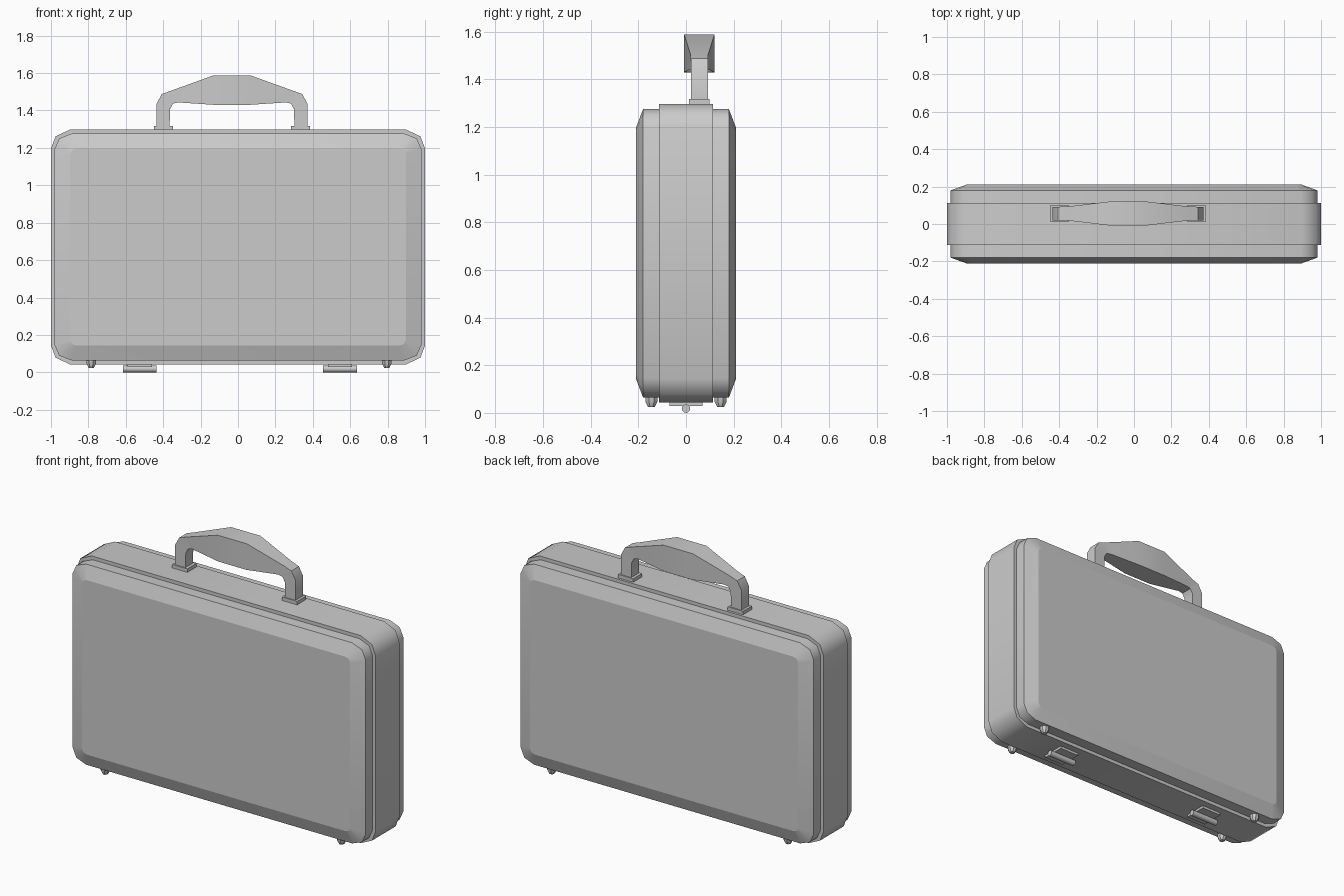
import bpy, bmesh, math

if "Cube" in bpy.data.objects:
    bpy.data.objects.remove(bpy.data.objects["Cube"])

ZC = 0.67  # mid height of the case


def finish(name, bm, smooth=False):
    bmesh.ops.recalc_face_normals(bm, faces=bm.faces)
    me = bpy.data.meshes.new(name)
    bm.to_mesh(me)
    bm.free()
    ob = bpy.data.objects.new(name, me)
    bpy.context.collection.objects.link(ob)
    if smooth:
        ob.select_set(True)
        bpy.context.view_layer.objects.active = ob
        bpy.ops.object.shade_smooth_by_angle(angle=math.radians(35))
        ob.select_set(False)
    return ob


def loft(rings):
    """Skin a list of equal-sized closed rings and cap both ends."""
    bm = bmesh.new()
    vs = [[bm.verts.new(p) for p in r] for r in rings]
    n = len(rings[0])
    for a, b in zip(vs, vs[1:]):
        for i in range(n):
            j = (i + 1) % n
            bm.faces.new((a[i], a[j], b[j], b[i]))
    bm.faces.new(vs[0])
    bm.faces.new(vs[-1])
    return bm


def outline(corner, y):
    """Mirror one corner (top right) into a full closed outline."""
    ring = []
    for sx, sz in ((1, 1), (1, -1), (-1, -1), (-1, 1)):
        pts = corner if sx * sz > 0 else corner[::-1]
        ring += [(sx * x, y, ZC + sz * z) for x, z in pts]
    return ring


def box(name, x0, x1, y0, y1, z0, z1):
    return finish(name, loft([[(x0, y0, z), (x1, y0, z), (x1, y1, z), (x0, y1, z)]
                              for z in (z0, z1)]))


# Case: bevelled front and back shells with a raised band between
cap = [(0.865, 0.527), (0.887, 0.519), (0.897, 0.497)]
shell = [(0.89, 0.606), (0.955, 0.581), (0.98, 0.525)]
band = [(0.90, 0.627), (0.975, 0.592), (1.0, 0.527)]
sections = [(cap, 0.21), (shell, 0.18), (shell, 0.113), (band, 0.113)]
rings = [outline(c, -y) for c, y in sections]
rings += [outline(c, y) for c, y in reversed(sections)]
case = finish("case", loft(rings))
# smooth the corners only, leaving the large panels crisp
for p in case.data.polygons:
    p.use_smooth = len(p.vertices) == 4
case.data.update()
bm = bmesh.new()
bm.from_mesh(case.data)
for e in bm.edges:
    along_y = abs(e.verts[0].co.y - e.verts[1].co.y) > 1e-4
    e.smooth = along_y and e.calc_face_angle() < math.radians(45)
bm.to_mesh(case.data)
bm.free()

# Handle: swept rectangular sections (outer point, inner point, half width)
HX, HY = -0.032, 0.056
half = [((0.403, 1.31), (0.334, 1.31), 0.036),
        ((0.403, 1.437), (0.331, 1.408), 0.036),
        ((0.375, 1.488), (0.315, 1.437), 0.036),
        ((0.325, 1.506), (0.288, 1.443), 0.037),
        ((0.098, 1.588), (0.094, 1.43), 0.064)]
path = [(-1, s) for s in half] + [(1, s) for s in reversed(half)]
rings = []
for side, (o, i, w) in path:
    rings.append([(HX + side * o[0], HY - w, o[1]), (HX + side * o[0], HY + w, o[1]),
                  (HX + side * i[0], HY + w, i[1]), (HX + side * i[0], HY - w, i[1])])
finish("handle", loft(rings), True)

# Handle mounting plates
for label, s in (("left", -1), ("right", 1)):
    x = HX + s * 0.367
    box("handle_plate_" + label, x - 0.051, x + 0.051, HY - 0.043, HY + 0.043, 1.29, 1.318)

# Feet: short studs with tapered tips
for sx in (-1, 1):
    for sy in (-1, 1):
        cx, cy = 0.005 + sx * 0.79, sy * 0.145
        finish("foot", loft([[(cx + r * math.cos(k * math.pi / 4 + math.pi / 8),
                               cy + r * math.sin(k * math.pi / 4 + math.pi / 8), z)
                              for k in range(8)]
                             for r, z in ((0.027, 0.075), (0.027, 0.046), (0.015, 0.024))]), True)

# Hinges: a leaf plate under the case with a round barrel
for sx in (-1, 1):
    cx = 0.01 + sx * 0.535
    box("hinge_leaf", cx - 0.065, cx + 0.065, -0.07, 0.07, 0.028, 0.046)
    finish("hinge_barrel", loft([[(cx + dx, 0.018 * math.cos(k * math.pi / 6),
                                   0.018 + 0.018 * math.sin(k * math.pi / 6))
                                  for k in range(12)] for dx in (-0.09, 0.09)]), True)
